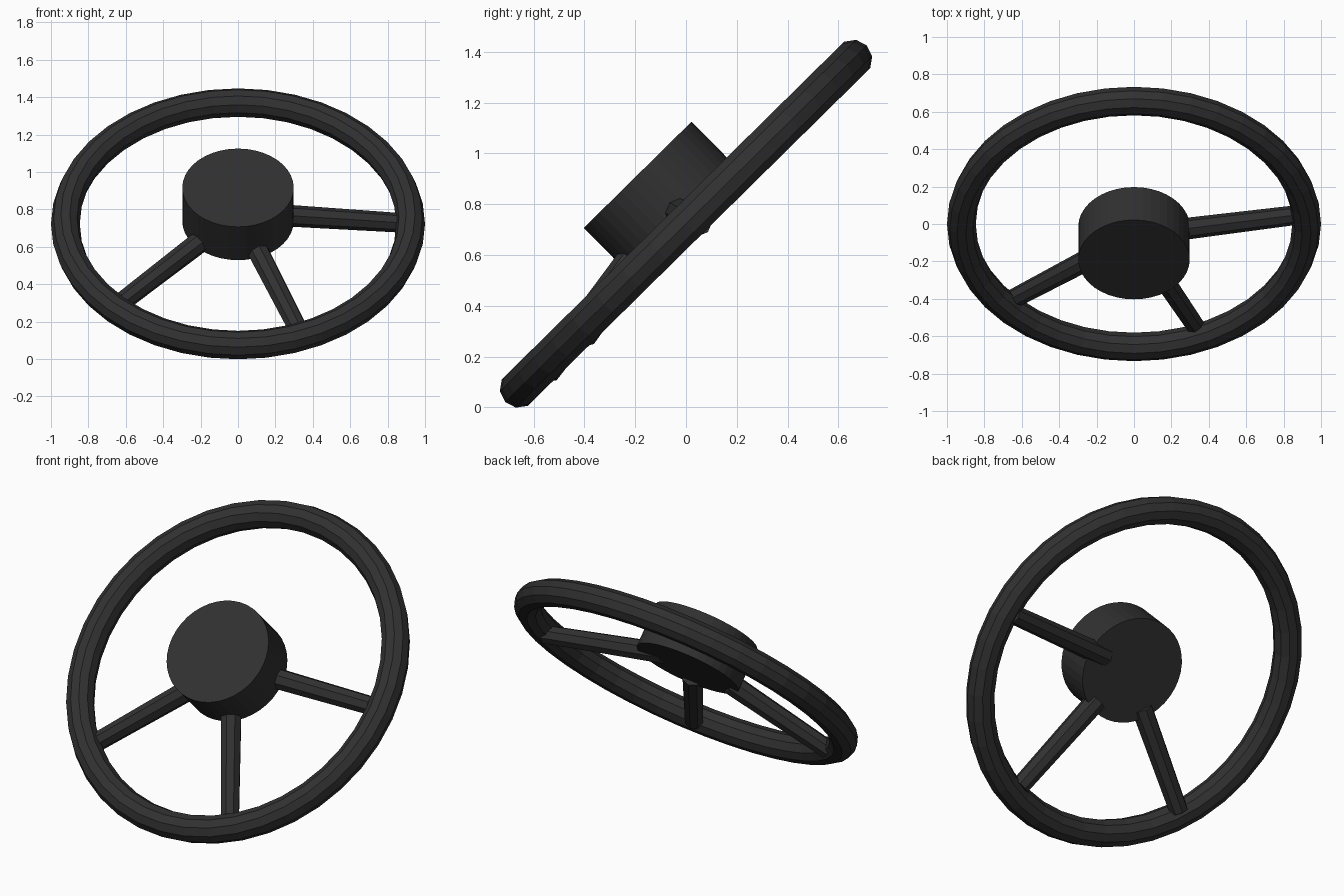
import bpy, math
from mathutils import Matrix, Vector

if "Cube" in bpy.data.objects:
    bpy.data.objects.remove(bpy.data.objects["Cube"])

# One dark colour for the whole wheel
black = bpy.data.materials.new("dark_rubber")
black.diffuse_color = (0.03, 0.03, 0.03, 1)
black.use_nodes = True
black.node_tree.nodes["Principled BSDF"].inputs["Base Color"].default_value = black.diffuse_color

# Wheel plane: tilted toward the driver (front), centre above the ground
TILT = Matrix.Translation((0, 0, 0.723)) @ Matrix.Rotation(math.radians(44.6), 4, 'X')


def finish(name, local=Matrix.Identity(4)):
    ob = bpy.context.object
    ob.name = name
    ob.data.materials.append(black)
    ob.matrix_world = TILT @ local
    return ob


def spoke(name, angle, r_in, r_out):
    # Slightly tapered bar that sinks toward the back as it nears the rim
    def point(r):
        a = math.radians(angle)
        return Vector((r * math.cos(a), r * math.sin(a), 0.085 - 0.132 * r))
    start, end = point(r_in), point(r_out)
    axis = end - start
    bpy.ops.mesh.primitive_cone_add(vertices=8, radius1=0.059, radius2=0.052,
                                    depth=axis.length)
    turn = axis.to_track_quat('Z', 'Y').to_matrix().to_4x4()
    finish(name, Matrix.Translation((start + end) / 2) @ turn)


# Rim
bpy.ops.mesh.primitive_torus_add(major_segments=40, minor_segments=10,
                                 major_radius=0.923, minor_radius=0.077)
finish("rim")

# Hub
bpy.ops.mesh.primitive_cylinder_add(vertices=40, radius=0.298, depth=0.25)
finish("hub", Matrix.Translation((0, 0, 0.146)))

# Spokes, 70 degrees apart
spoke("spoke_right", 2.5, 0.17, 0.89)
spoke("spoke_lower", -67.5, 0.25, 0.87)
spoke("spoke_left", -137.5, 0.25, 0.88)
